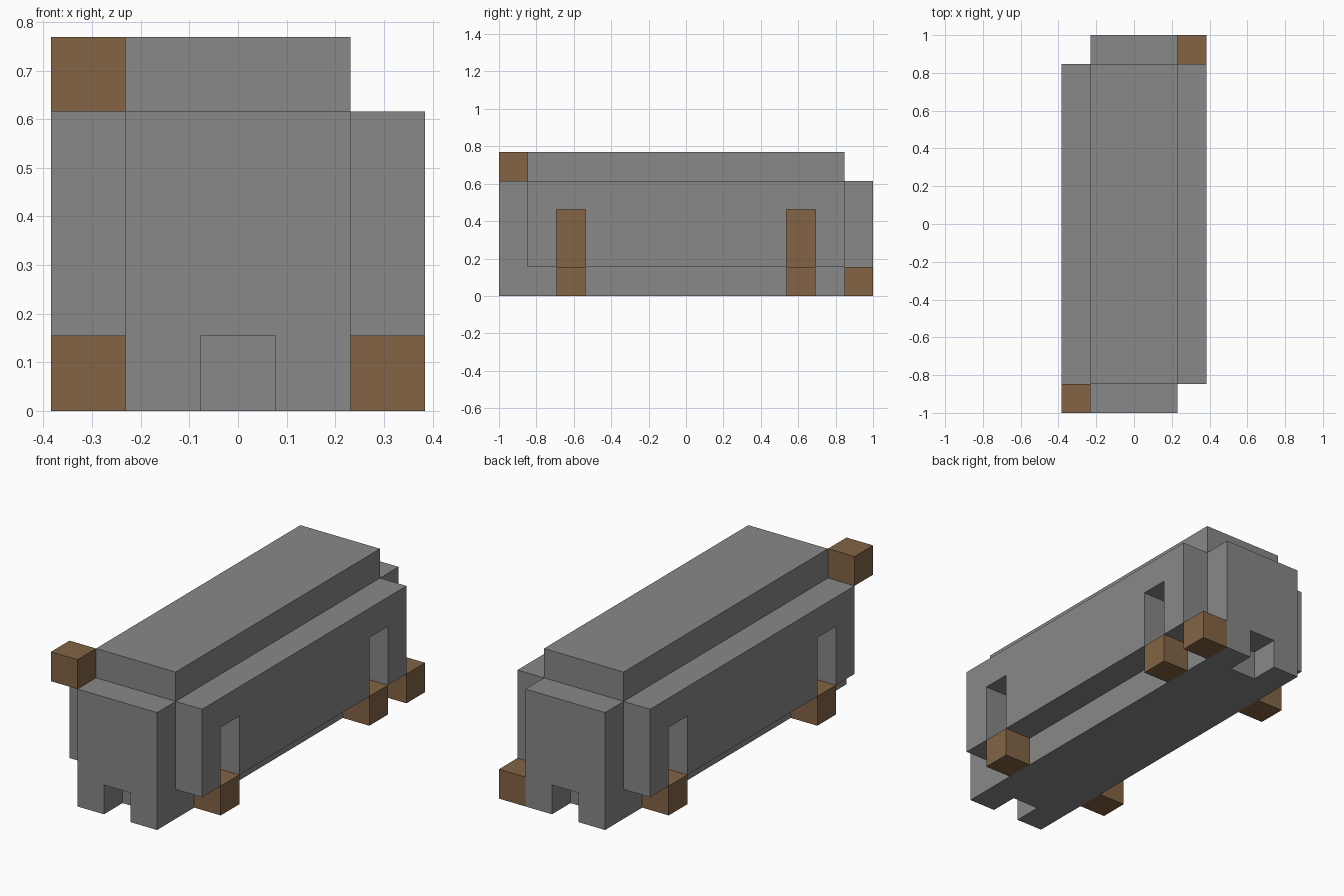
import bpy
import bmesh

U = 2 / 13  # edge of one block; all sizes below are in blocks

if "Cube" in bpy.data.objects:
    bpy.data.objects.remove(bpy.data.objects["Cube"], do_unlink=True)


def material(name, rgb):
    mat = bpy.data.materials.new(name)
    mat.use_nodes = True
    mat.diffuse_color = (*rgb, 1)
    bsdf = next(n for n in mat.node_tree.nodes if n.type == 'BSDF_PRINCIPLED')
    bsdf.inputs["Base Color"].default_value = (*rgb, 1)
    return mat


grey = material("grey", (0.246, 0.246, 0.246))
brown = material("brown", (0.223, 0.127, 0.06))


def box(name, lo, hi, mat):
    """Axis-aligned box between two corners, given in blocks."""
    bm = bmesh.new()
    bmesh.ops.create_cube(bm, size=1)
    for v in bm.verts:
        v.co = [U * (l if c < 0 else h) for c, l, h in zip(v.co, lo, hi)]
    mesh = bpy.data.meshes.new(name)
    bm.to_mesh(mesh)
    bm.free()
    mesh.materials.append(mat)
    obj = bpy.data.objects.new(name, mesh)
    bpy.context.collection.objects.link(obj)
    return obj


def cut(obj, lo, hi):
    """Cut a box out of an object and discard the cutter."""
    cutter = box("cutter", lo, hi, grey)
    cutter.hide_render = True
    mod = obj.modifiers.new("cut", 'BOOLEAN')
    mod.operation = 'DIFFERENCE'
    mod.solver = 'EXACT'
    mod.object = cutter
    bpy.context.view_layer.objects.active = obj
    bpy.ops.object.modifier_apply(modifier=mod.name)
    bpy.data.objects.remove(cutter, do_unlink=True)


# Central body with a coupling notch under each end, and the roof
body = box("body", (-1.5, -6.5, 0), (1.5, 6.5, 4), grey)
cut(body, (-0.5, -7, -1), (0.5, -5.5, 1))
cut(body, (-0.5, 5.5, -1), (0.5, 7, 1))
box("roof", (-1.5, -5.5, 4), (1.5, 5.5, 5), grey)

# Side panels with doorways, wheels and brown doors
for side, s in (("left", 1), ("right", -1)):
    def span(a, b):
        return sorted((s * a, s * b))

    x0, x1 = span(1.5, 2.5)
    panel = box(side + "_panel", (x0, -5.5, 1), (x1, 5.5, 4), grey)
    for end, y in (("front", -4), ("back", 4)):
        c0, c1 = span(1, 3)
        cut(panel, (c0, y - 0.5, 0), (c1, y + 0.5, 3))
        box(f"{end}_{side}_wheel", (x0, y - 0.5, 0), (x1, y + 0.5, 1), brown)
        d0, d1 = span(1.49, 1.52)
        box(f"{end}_{side}_door", (d0, y - 0.5, 1), (d1, y + 0.5, 3), brown)

# Corner blocks at opposite ends
box("upper_corner_block", (-2.5, -6.5, 4), (-1.5, -5.5, 5), brown)
box("lower_corner_block", (1.5, 5.5, 0), (2.5, 6.5, 1), brown)
